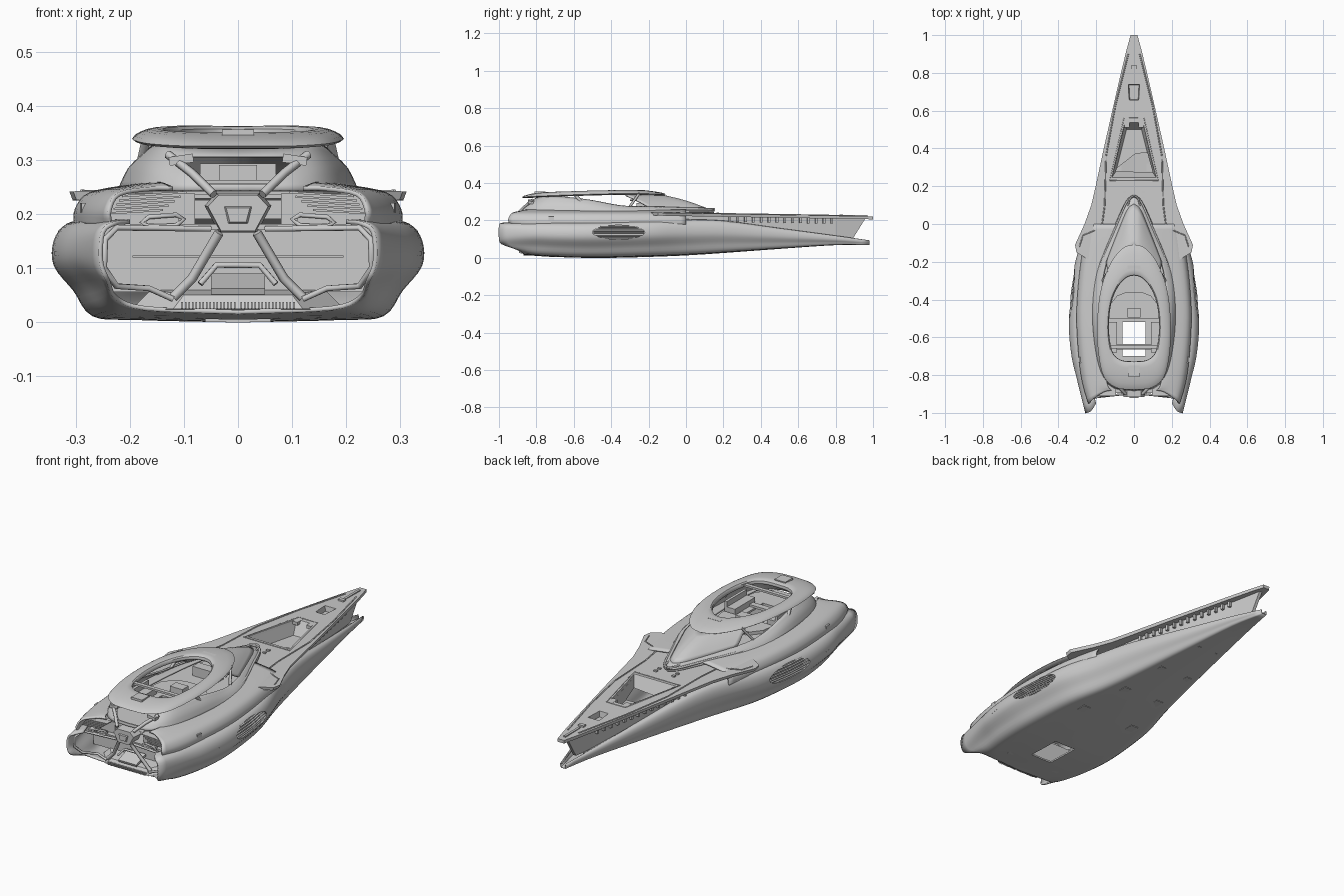
import bpy, bmesh, math
from mathutils import Vector, Matrix

if "Cube" in bpy.data.objects:
    bpy.data.objects.remove(bpy.data.objects["Cube"])

def make(name, verts, faces, mirror=False, thick=0, smooth=True):
    me = bpy.data.meshes.new(name)
    me.from_pydata([tuple(v) for v in verts], [], faces)
    bm = bmesh.new()
    bm.from_mesh(me)
    bmesh.ops.recalc_face_normals(bm, faces=bm.faces)
    bm.to_mesh(me)
    bm.free()
    ob = bpy.data.objects.new(name, me)
    bpy.context.collection.objects.link(ob)
    if smooth:
        bpy.ops.object.select_all(action='DESELECT')
        ob.select_set(True)
        bpy.context.view_layer.objects.active = ob
        bpy.ops.object.shade_smooth_by_angle(angle=math.radians(35))
    if mirror:
        ob.modifiers.new("mirror", 'MIRROR').use_clip = True
    if thick:
        s = ob.modifiers.new("thickness", 'SOLIDIFY')
        s.thickness, s.offset = thick, 0
    return ob

def spline(pts, n):
    """Catmull-Rom resampling, n steps per span."""
    p = [Vector(q) for q in pts]
    p = [2 * p[0] - p[1]] + p + [2 * p[-1] - p[-2]]
    out = []
    for i in range(1, len(p) - 2):
        a, b, c, d = p[i - 1:i + 3]
        for t in (k / n for k in range(n)):
            out.append(.5 * (2 * b + (c - a) * t + (2 * a - 5 * b + 4 * c - d) * t * t
                             + (3 * b - a - 3 * c + d) * t ** 3))
    return out + [p[-2]]

def loft(name, rows, n=4, m=4, thick=.008):
    cols = [spline(c, m) for c in zip(*[spline(r, n) for r in rows])]
    h = len(cols[0])
    faces = [(i * h + j, i * h + j + 1, (i + 1) * h + j + 1, (i + 1) * h + j)
             for i in range(len(cols) - 1) for j in range(h - 1)]
    return make(name, [v for c in cols for v in c], faces, True, thick)

def solid(name, a, b):
    """Closed solid between two matching outlines."""
    n = len(a)
    faces = [tuple(range(n)), tuple(range(n, 2 * n))]
    faces += [(i, (i + 1) % n, (i + 1) % n + n, i + n) for i in range(n)]
    return make(name, a + b, faces, smooth=False)

def prism(name, low, high):
    """Solid from two half outlines, completed across x."""
    full = lambda o: list(o) + [(-x, y, z) for x, y, z in reversed(o)]
    return solid(name, full(low), full(high))

def box(name, c, s, rot=(0, 0, 0), mirror=False):
    r = Matrix.Rotation(rot[2], 3, 'Z') @ Matrix.Rotation(rot[1], 3, 'Y') @ Matrix.Rotation(rot[0], 3, 'X')
    v = [Vector(c) + r @ Vector((s[0] * i / 2, s[1] * j / 2, s[2] * k / 2))
         for i in (-1, 1) for j in (-1, 1) for k in (-1, 1)]
    f = [(0, 1, 3, 2), (4, 5, 7, 6), (0, 1, 5, 4), (2, 3, 7, 6), (0, 2, 6, 4), (1, 3, 7, 5)]
    ob = make(name, v, f, smooth=False)
    if mirror:
        ob.modifiers.new("mirror", 'MIRROR')
    return ob

def tube(name, pts, r, closed=False):
    for side in (1, -1):
        cu = bpy.data.curves.new(name, 'CURVE')
        cu.dimensions, cu.bevel_depth, cu.bevel_resolution, cu.use_fill_caps = '3D', r, 1, True
        sp = cu.splines.new('POLY')
        sp.points.add(len(pts) - 1)
        for q, p in zip(sp.points, pts):
            q.co = (p[0] * side, p[1], p[2], 1)
        sp.use_cyclic_u = closed
        bpy.context.collection.objects.link(bpy.data.objects.new(name, cu))

def cut(ob, cutter):
    cutter.hide_render = True
    b = ob.modifiers.new("cut", 'BOOLEAN')
    b.operation, b.object, b.solver = 'DIFFERENCE', cutter, 'EXACT'

def interp(x, table):
    for (a, u), (b, v) in zip(table, table[1:]):
        if x <= b:
            return u + (v - u) * max(0, (x - a) / (b - a))
    return table[-1][1]

TEAR = [(0, 0), (.2, .035), (.5, .17), (.85, .34), (1, .5), (1, .7), (.83, .9), (.5, .985), (0, 1)]
ROUND = [(0, 0), (.3, .025), (.62, .12), (.88, .28), (1, .48), (1, .7), (.85, .9), (.5, .985), (0, 1)]

def tear(apex, back, w, z, count=9, shape=TEAR):
    pts = [(w * a, apex + (back - apex) * b) for a, b in shape[:count]]
    return [(x, y, z(y, x) if callable(z) else z) for x, y in pts]

# Lower hull shell with flared stern pods
SEC = [(.8, 1), (.92, .96), (.985, .8), (.985, .56), (.88, .31), (.78, .06), (.55, .025), (0, 0)]
ST = [(.98, .014, .072, .09), (.8, .06, .072, .115), (.5, .127, .052, .155), (.2, .195, .03, .195),
      (0, .245, .017, .2), (-.2, .308, .009, .195), (-.4, .335, .004, .188), (-.55, .342, .003, .185),
      (-.7, .328, .008, .185), (-.82, .3, .016, .185)]
rows = [[(w * a, y, zk + (zu - zk) * b) for a, b in SEC] for y, w, zk, zu in ST]
rows.append([(.2, -.95, .185), (.228, -.99, .182), (.25, -1, .165), (.253, -1, .11), (.24, -.985, .075),
             (.225, -.9, .045), (.17, -.87, .025), (0, -.87, .018)])
hull = loft("lower_hull", rows)

# Foredeck plate and recessed core beneath it
dz = lambda y: .222 + .017 * (1 - y)
D = [(.018, 1), (.04, .92), (.069, .8), (.115, .6), (.16, .4), (.203, .2), (.226, .1), (.262, 0),
     (.312, -.11), (.305, -.15), (.24, -.19), (.2, -.3)]
deck = prism("foredeck", [(x * .98, y, dz(y) - .016) for x, y in D], [(x, y, dz(y)) for x, y in D])
C = [(.008, .89, .1), (.036, .8, .11), (.1, .5, .148), (.155, .2, .188), (.2, -.1, .19)]
core = prism("recessed_side_wall", C,
             [(x, y + (.07 if i == 0 else 0), dz(y) - .012) for i, (x, y, z) in enumerate(C)])
tub = prism("tub_cutter", [(.04, .5, .165), (.095, .28, .165)], [(.053, .56, .27), (.128, .23, .27)])
well = prism("bow_hatch_cutter", [(.026, .735, .2), (.022, .66, .2)], [(.036, .745, .26), (.028, .65, .26)])
for c in (tub, well):
    cut(deck, c)
    cut(core, c)
tube("tub_rim", [(0, .56, .229), (.053, .56, .229), (.128, .23, .235), (0, .23, .235)], .003)
box("tub_step", (.038, .535, .222), (.026, .05, .016), mirror=True)
box("bow_winch", (0, .83, .228), (.03, .02, .01))
box("bow_track", (0, .91, .224), (.012, .12, .008))
for i in range(14):  # side slot ribs
    y = .78 - i * .042
    x = interp(y, [(.2, .163), (.5, .108), (.8, .045)])
    box("side_slot_rib", (x, y, dz(y) - .028), (.014, .012, .03), (0, 0, .2), True)
tube("slot_sill", [(.03, .86, .105), (.105, .5, .15), (.16, .2, .19), (.2, 0, .203)], .005)
tube("deck_rail", [(.03, .9, .225), (.1, .62, .23), (.148, .36, .234), (.155, .1, .238), (.175, -.05, .243)], .0035)
tube("deck_seam", [(.175, -.02, .242), (.27, -.06, .241), (.29, -.12, .242)], .003)
for y in (.17, .14):
    box("deck_cleat", (.05, y, .237), (.015, .012, .012), mirror=True)
tube("nose_ring", [(.03 * math.sin(a), .1 + .05 * math.cos(a), .262) for a in (0, .5, 1, 1.5, 2, 2.6)], .005)

# Shoulder body above the pods
rows = []
for y, a, b in [(0, .235, .13), (-.12, .262, .16), (-.3, .287, .185), (-.5, .298, .2), (-.72, .285, .2), (-.85, .265, .18)]:
    rows.append([(a + .002, y, .178), (a, y, .208), (a - .025, y, .236), (b, y, .25), (b - .04, y, .254)])
rows.append([(.235, -.94, .178), (.238, -.95, .205), (.22, -.93, .236), (.16, -.89, .246), (.12, -.88, .246)])
loft("shoulder_body", rows)

# Cabin wall with low rim at the side windows, open towards the stern
rim = lambda y, x: interp(y, [(-.86, .3), (-.78, .325), (-.6, .335), (-.5, .3), (-.42, .28), (-.2, .272), (.12, .264)])
rows = [tear(.15, -.88, .215, .243),
        tear(.13, -.86, .198, lambda y, x: .5 * (.243 + rim(y, x)) + .002), tear(.105, -.8, .17, rim)]
cabin = loft("cabin_wall", rows, n=6, m=3)
cut(cabin, prism("stern_door_cutter", [(.06, -.95, .255), (.06, -.7, .255)], [(.115, -.95, .305), (.115, -.7, .305)]))

# Windshield between the cabin nose and the roof
rows = [tear(.105, -.8, .172, rim, 4), tear(0, -.75, .16, .302, 4), tear(-.13, -.7, .14, .335, 4)]
loft("windshield", rows, n=6, m=3)
tube("windshield_frame", spline(tear(.15, -.88, .2, .256, 5), 6), .006)
tube("visor_band", spline(tear(-.04, -.8, .165, .308, 4), 6), .005)

# Roof ring with wide open centre
rz = lambda y, x: interp(y, [(-.87, .338), (-.75, .346), (-.5, .354), (-.3, .358), (-.12, .354)])
R = lambda a, b, w, d: tear(a, b, w, lambda y, x: rz(y, x) + d, 9, ROUND)
rows = [R(-.16, -.84, .168, -.018), R(-.11, -.875, .19, -.013), R(-.19, -.82, .168, 0),
        R(-.26, -.74, .138, .002), R(-.27, -.73, .133, -.016)]
loft("roof_ring", rows, n=6, m=3, thick=.005)
box("roof_crossbeam", (0, -.65, .34), (.28, .02, .01))
box("roof_hatch", (0, -.78, .35), (.06, .06, .012))
box("roof_front_sensor", (0, -.23, .359), (.07, .02, .006))
tube("roof_pillar", [(.165, -.3, .275), (.135, -.25, .345)], .007)
tube("aft_pillar", [(.178, -.56, .3), (.168, -.6, .345)], .009)

# Cabin floor with open shaft down through the hull
F = tear(.1, -.87, .19, .236)[1:-1]
floor = prism("cabin_floor", F, [(x, y, .246) for x, y, z in F])
shaft = box("shaft_cutter", (0, -.61, .12), (.12, .18, .4))
cut(floor, shaft)
cut(hull, shaft)
L = [(.04, -.36), (.09, -.38), (.13, -.43), (.14, -.5)]
prism("lounge_platform", [(x, y, .245) for x, y in L], [(x, y, .262) for x, y in L])
box("console", (0, -.47, .275), (.07, .05, .03))
box("shaft_bridge", (0, -.65, .25), (.2, .03, .012))
box("sofa", (.115, -.6, .26), (.05, .16, .03), mirror=True)
box("sofa_back", (.142, -.6, .275), (.014, .16, .055), mirror=True)
box("dashboard", (0, -.24, .268), (.14, .05, .05))

# Stern bay: flat doors, frame and boarding platform
box("bay_door", (0, -.79, .118), (.5, .012, .126))
box("bay_door_seam", (0, -.798, .121), (.39, .006, .004))
box("bay_ceiling", (0, -.84, .176), (.42, .11, .01))
tube("bay_rim", [(.05, -.9, .172), (.225, -.92, .174), (.246, -.95, .152), (.248, -.95, .1), (.225, -.92, .066),
                 (.165, -.885, .062), (.12, -.88, .042)], .006)
tube("lower_brace", [(.035, -.9, .165), (.085, -.87, .08), (.12, -.87, .045)], .009)
tube("inner_brace", [(.0, -.85, .105), (.04, -.85, .105), (.07, -.86, .07)], .006)
prism("boarding_platform", [(.12, -.885, .024), (.2, -.79, .02)], [(.1, -.87, .05), (.16, -.79, .06)])
box("platform_ramp", (0, -.845, .07), (.1, .08, .012), (.35, 0, 0))
for i in range(16):
    box("platform_slat", (.006 + i * .0065, -.886, .031), (.003, .012, .012), mirror=True)

# Central stern block and upper cross braces
H = [(.035, .165), (.062, .215), (.04, .238)]
prism("stern_block", [(x, -.86, z) for x, z in H], [(x * .9, -.915, .2 + (z - .2) * .9) for x, z in H])
prism("stern_plate", [(.02, -.91, .18), (.028, -.91, .215)], [(.015, -.922, .185), (.022, -.922, .211)])
tube("upper_brace", [(.045, -.9, .236), (.085, -.86, .275), (.13, -.82, .31)], .008)
box("stern_lamp", (.105, -.83, .3), (.045, .03, .016), (0, .15, 0), True)

# Stern vents
box("vent_back", (.16, -.86, .208), (.16, .02, .058), mirror=True)
for i in range(5):
    box("vent_slat", (.155 + i * .008, -.89, .236 - i * .008), (.12 - i * .006, .04, .004), (0, .06, 0), True)
tube("thruster_rim", [(.1, -.9, .19), (.115, -.905, .198), (.165, -.91, .194), (.178, -.91, .184),
                      (.165, -.91, .176), (.115, -.905, .178)], .005, True)
box("thruster_core", (.14, -.895, .187), (.06, .02, .012), mirror=True)

# Side intakes: oval opening with slats in front of a back panel
sx = lambda y: interp(y, [(-.5, .339), (-.35, .329), (-.2, .303)])
oval = [(-.36 + .14 * math.cos(a), .137 + .038 * math.sin(a)) for a in [i * math.pi / 12 for i in range(24)]]
for s in (1, -1):
    cut(hull, solid("intake_cutter", [(s * .27, y, z) for y, z in oval], [(s * .38, y, z) for y, z in oval]))
    solid("intake_back", [(s * (sx(y) - .035), y, z) for y, z in oval], [(s * (sx(y) - .025), y, z) for y, z in oval])
for i in range(6):
    z = .107 + i * .012
    hl = .137 * math.sqrt(1 - ((z - .137) / .042) ** 2)
    tube("intake_slat", [(sx(-.36 + s * hl) - .2 * abs(z - .13), -.36 + s * hl, z) for s in (-1, 0, 1)], .0045)

# Small hull fittings
box("hull_light", (.33, -.66, .127), (.012, .06, .008), (0, 0, -.13), True)
box("shoulder_window", (.287, -.72, .21), (.008, .03, .02), (0, 0, -.1), True)
for x, y, s in [(.08, .3, .03), (.1, .05, .04), (.05, .55, .02), (.15, -.2, .04), (.14, -.75, .03)]:
    zk = interp(y, [(-.82, .016), (-.55, .003), (-.2, .009), (0, .017), (.2, .03), (.5, .052), (.8, .072)])
    box("keel_hatch", (x, y, zk + .004), (s, s * 1.3, .012), mirror=True)
